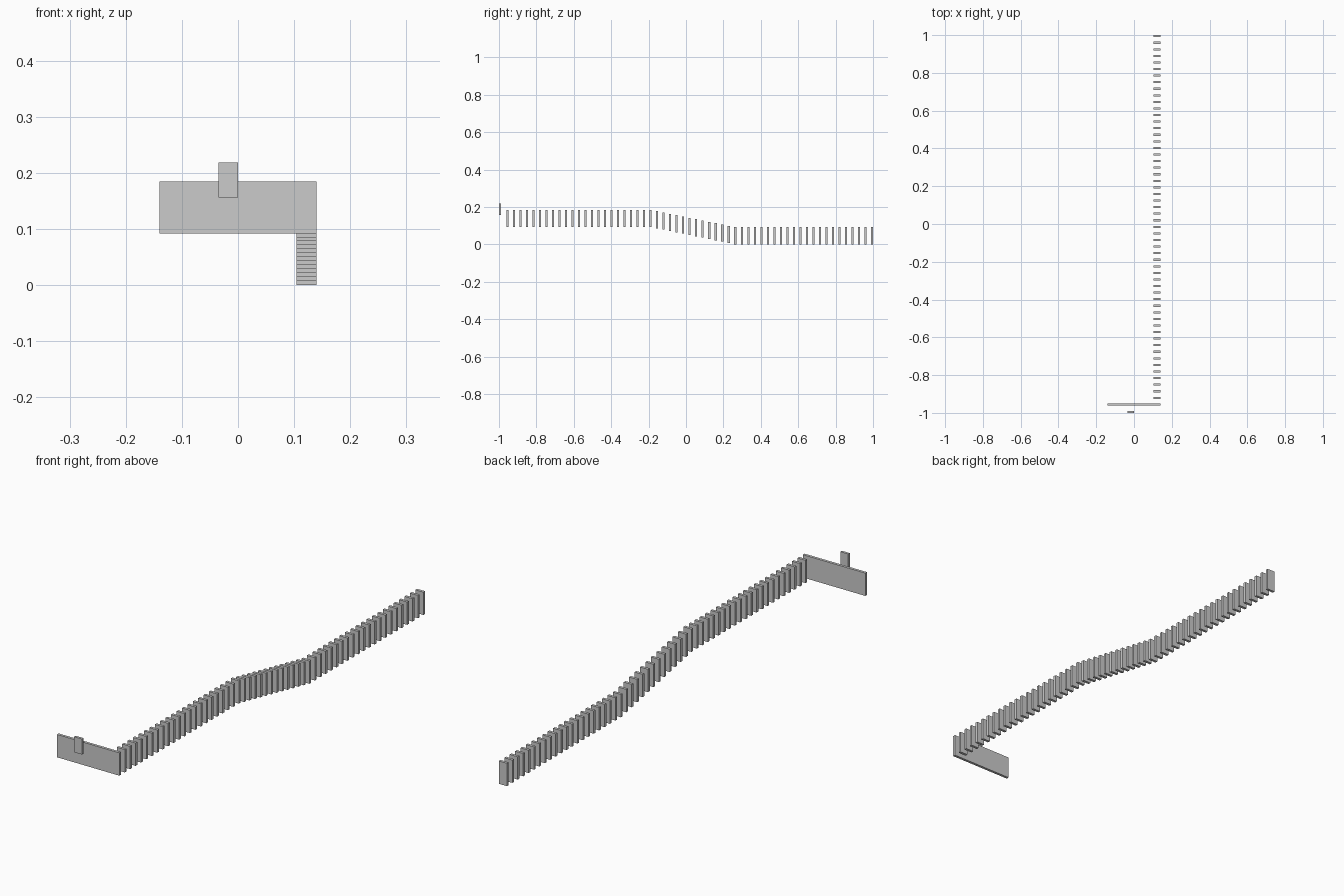
import bpy

if "Cube" in bpy.data.objects:
    bpy.data.objects.remove(bpy.data.objects["Cube"])

STEP = 0.0348      # spacing between slats
FIRST_Y = -0.955   # centre of the wide end panel
COUNT = 56         # slats behind the panel
HIGH = 0.0925      # base height of the raised run
TALL = 0.0925      # slat height
THICK = 0.011


def box(name, x0, x1, y0, y1, z0, z1):
    bpy.ops.mesh.primitive_cube_add(
        size=1, location=((x0 + x1) / 2, (y0 + y1) / 2, (z0 + z1) / 2))
    ob = bpy.context.object
    ob.name = name
    ob.scale = (x1 - x0, y1 - y0, z1 - z0)
    bpy.ops.object.transform_apply(location=False, rotation=False, scale=True)
    return ob


def base_height(i):
    # level, then an even slope down over 13 steps, then level
    t = min(max((i - 22) / 13, 0), 1)
    return HIGH * (1 - t)


# wide end panel
box("end_panel", -0.14, 0.14, FIRST_Y - THICK / 2, FIRST_Y + THICK / 2,
    HIGH, HIGH + TALL)

# small plate standing in front of the panel
box("front_plate", -0.035, 0.0, -1.0, -0.99, 0.156, 0.219)

# descending row of slats
for i in range(1, COUNT + 1):
    y = FIRST_Y + i * (1 - THICK / 2 - FIRST_Y) / COUNT
    z = base_height(i)
    box(f"slat_{i:02d}", 0.104, 0.14, y - THICK / 2, y + THICK / 2, z, z + TALL)
